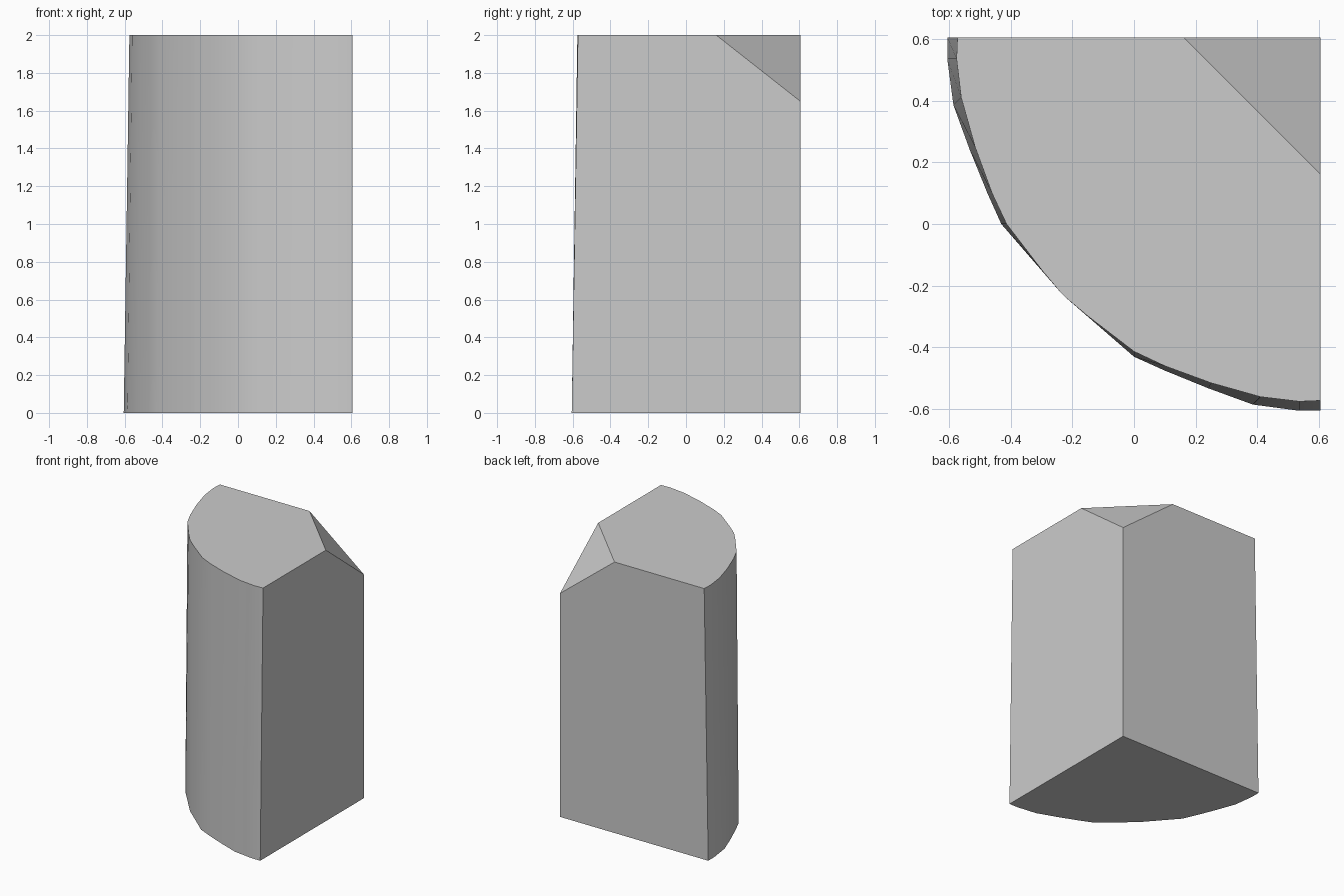
import bpy, bmesh, math
from mathutils import Vector

cube = bpy.data.objects.get("Cube")
if cube:
    bpy.data.objects.remove(cube, do_unlink=True)

EDGE, HEIGHT = 0.605, 2.0

# Half of each curved outline, mirrored across the x = y diagonal
BASE_HALF = [(EDGE, -0.605), (0.535, -0.605), (0.385, -0.585), (0.24, -0.532),
             (0.10, -0.475), (0.0, -0.43), (-0.15, -0.30), (-0.225, -0.235)]
TOP_HALF = [(EDGE, -0.572), (0.535, -0.575), (0.41, -0.56), (0.25, -0.515),
            (0.10, -0.46), (0.0, -0.413), (-0.15, -0.298), (-0.225, -0.235)]


def outline(half):
    return [(EDGE, EDGE)] + [(y, x) for x, y in half] + half[::-1]


def ring(bm, half, z):
    return [bm.verts.new((x, y, z)) for x, y in outline(half)]


# Quarter-round block, lofted from base outline to top outline
bm = bmesh.new()
base, top = ring(bm, BASE_HALF, 0), ring(bm, TOP_HALF, HEIGHT)
bm.faces.new(base[::-1])
bm.faces.new(top)
for i in range(len(base)):
    j = (i + 1) % len(base)
    bm.faces.new((base[i], base[j], top[j], top[i]))

# Slanted cut across the square back corner
a, b, c = Vector((0.16, EDGE, HEIGHT)), Vector((EDGE, 0.16, HEIGHT)), Vector((EDGE, EDGE, 1.65))
normal = (b - a).cross(c - a).normalized()
if normal.z < 0:
    normal.negate()
cut = bmesh.ops.bisect_plane(bm, geom=bm.verts[:] + bm.edges[:] + bm.faces[:],
                             plane_co=a, plane_no=normal, clear_outer=True)
bmesh.ops.holes_fill(bm, edges=[e for e in bm.edges if e.is_boundary], sides=0)
bmesh.ops.recalc_face_normals(bm, faces=bm.faces[:])

mesh = bpy.data.meshes.new("quarter_round_block")
bm.to_mesh(mesh)
bm.free()
block = bpy.data.objects.new("quarter_round_block", mesh)
bpy.context.collection.objects.link(block)

# Plain grey material
grey = bpy.data.materials.new("light_grey")
grey.use_nodes = True
grey.diffuse_color = (0.6, 0.6, 0.6, 1)
grey.node_tree.nodes["Principled BSDF"].inputs["Base Color"].default_value = grey.diffuse_color
mesh.materials.append(grey)

# Smooth curved side, sharp corners
bpy.ops.object.select_all(action="DESELECT")
block.select_set(True)
bpy.context.view_layer.objects.active = block
bpy.ops.object.shade_smooth_by_angle(angle=math.radians(30))
